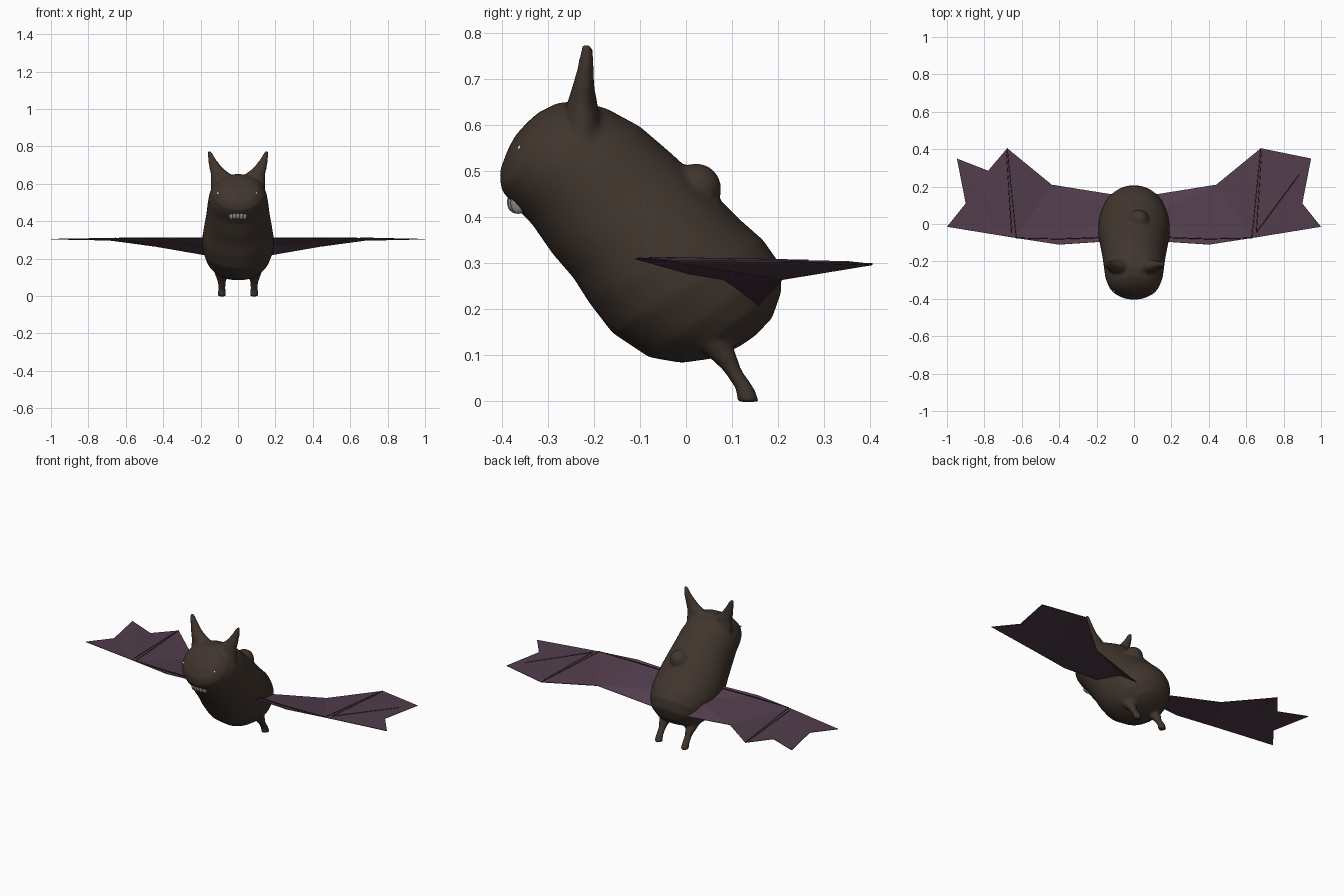
import bpy, bmesh, math
from mathutils import Vector

cube = bpy.data.objects.get("Cube")
if cube:
    bpy.data.objects.remove(cube)


def material(name, rgb, rough=0.7):
    m = bpy.data.materials.new(name)
    m.use_nodes = True
    m.diffuse_color = (*rgb, 1)
    m.roughness = rough
    node = m.node_tree.nodes["Principled BSDF"]
    node.inputs["Base Color"].default_value = (*rgb, 1)
    node.inputs["Roughness"].default_value = rough
    return m


FUR = material("brown fur", (0.052, 0.036, 0.027))
WING = material("purple membrane", (0.085, 0.047, 0.073))
BONE = material("dark wing bone", (0.035, 0.02, 0.03))
EYE = material("dark brown eye", (0.028, 0.018, 0.013))
PUPIL = material("black pupil", (0.005, 0.005, 0.005))
WHITE = material("white glint", (0.75, 0.72, 0.68))
TEETH = material("grey teeth", (0.28, 0.27, 0.26))


def finish(bm, name, mat, smooth=True):
    bmesh.ops.recalc_face_normals(bm, faces=bm.faces)
    me = bpy.data.meshes.new(name)
    bm.to_mesh(me)
    bm.free()
    me.materials.append(mat)
    for p in me.polygons:
        p.use_smooth = smooth
    ob = bpy.data.objects.new(name, me)
    bpy.context.collection.objects.link(ob)
    return ob


def loft(bm, rings, n=32):
    """Skin ellipses given as (centre, half-axis u, half-axis v)."""
    loops = []
    for c, u, v in rings:
        angles = [2 * math.pi * i / n for i in range(n)]
        loops.append([bm.verts.new(c + u * math.cos(a) + v * math.sin(a)) for a in angles])
    for a, b in zip(loops, loops[1:]):
        for i in range(n):
            bm.faces.new((a[i], a[(i + 1) % n], b[(i + 1) % n], b[i]))
    bm.faces.new(loops[0])
    bm.faces.new(loops[-1])


def ball(bm, centre, scale):
    ret = bmesh.ops.create_uvsphere(bm, u_segments=24, v_segments=14, radius=1)
    for v in ret["verts"]:
        v.co = Vector(a * s for a, s in zip(v.co, scale)) + Vector(centre)


# Body sections: belly y, z, back y, z, half width
SECTIONS = [
    (0.115, 0.118, 0.150, 0.142, 0.03), (0.06, 0.093, 0.187, 0.18, 0.085),
    (-0.01, 0.083, 0.208, 0.24, 0.138), (-0.08, 0.095, 0.203, 0.30, 0.168),
    (-0.16, 0.148, 0.168, 0.35, 0.189), (-0.21, 0.213, 0.117, 0.395, 0.192),
    (-0.245, 0.268, 0.05, 0.462, 0.182), (-0.29, 0.32, -0.03, 0.537, 0.17),
    (-0.335, 0.385, -0.10, 0.597, 0.162), (-0.375, 0.425, -0.17, 0.635, 0.155),
    (-0.402, 0.46, -0.23, 0.653, 0.138), (-0.405, 0.50, -0.28, 0.648, 0.11),
    (-0.388, 0.545, -0.32, 0.628, 0.07), (-0.372, 0.576, -0.345, 0.606, 0.03)]

bm = bmesh.new()
rings = []
for y0, z0, y1, z1, w in SECTIONS:
    belly, back = Vector((0, y0, z0)), Vector((0, y1, z1))
    rings.append(((belly + back) / 2, Vector((w, 0, 0)), (back - belly) / 2))
loft(bm, rings, 48)
# Back hump
ball(bm, (0.025, 0.022, 0.462), (0.055, 0.055, 0.055))
for s in (1, -1):
    # Ears: x, y, z, half width, half depth
    ear = [(0.085, -0.225, 0.56, 0.06, 0.045), (0.088, -0.226, 0.645, 0.057, 0.034),
           (0.118, -0.223, 0.685, 0.036, 0.024), (0.137, -0.218, 0.725, 0.023, 0.018),
           (0.154, -0.215, 0.775, 0.010, 0.012)]
    loft(bm, [(Vector((s * x, y, z)), Vector((a, 0, 0)), Vector((0, b, 0)))
              for x, y, z, a, b in ear], 20)
    # Legs: y, z, radius
    leg = [(0.03, 0.16, 0.055), (0.07, 0.11, 0.036), (0.10, 0.068, 0.021),
           (0.128, 0.028, 0.021), (0.136, -0.002, 0.024)]
    loft(bm, [(Vector((s * 0.087, y, z)), Vector((r * 0.95, 0, 0)), Vector((0, r, 0)))
              for y, z, r in leg], 20)
body = finish(bm, "furry_body", FUR)
rem = body.modifiers.new("blend", 'REMESH')
rem.mode, rem.voxel_size, rem.use_smooth_shade = 'VOXEL', 0.0075, True
sm = body.modifiers.new("soften", 'SMOOTH')
sm.factor, sm.iterations = 0.5, 8

# Eyes, pupils and glints
for side, s in (("left", 1), ("right", -1)):
    out = Vector((s * 0.55, -0.82, 0.12)).normalized()
    centre = Vector((s * 0.087, -0.338, 0.535))
    bm = bmesh.new()
    ball(bm, centre, (0.03, 0.026, 0.034))
    finish(bm, side + "_eye", EYE)
    bm = bmesh.new()
    ball(bm, centre + out * 0.014, (0.017, 0.016, 0.02))
    finish(bm, side + "_pupil", PUPIL)
    bm = bmesh.new()
    ball(bm, centre + out * 0.027 + Vector((-0.006, 0, 0.011)), (0.007, 0.005, 0.007))
    ball(bm, centre + out * 0.027 + Vector((0.004, 0, -0.011)), (0.004, 0.004, 0.004))
    finish(bm, side + "_eye_glints", WHITE)

# Teeth: a curved row following the muzzle
bm = bmesh.new()
for i in range(-2, 3):
    x = i * 0.018
    back = 0.6 * x * x / 0.1
    ball(bm, (x, -0.372 + back, 0.433 - abs(i) * 0.001), (0.012, 0.017, 0.024))
finish(bm, "teeth", TEETH)


def tube(name, points, radius):
    cu = bpy.data.curves.new(name, 'CURVE')
    cu.dimensions, cu.bevel_depth, cu.bevel_resolution = '3D', radius, 1
    for path in points:
        sp = cu.splines.new('POLY')
        sp.points.add(len(path) - 1)
        for p, co in zip(sp.points, path):
            p.co = (*co, 1)
    cu.materials.append(BONE)
    ob = bpy.data.objects.new(name, cu)
    bpy.context.collection.objects.link(ob)


# Wings: flat panels fanned from the wrist, with finger bones
PTS = {"root": (0.1, -0.09, 0.311), "mid_root": (0.1, 0.05, 0.265),
       "rear_root": (0.1, 0.155, 0.206), "arm": (0.4, -0.11, 0.31),
       "rear": (0.44, 0.21, 0.265), "wrist": (0.63, -0.075, 0.31),
       "finger": (0.678, 0.405, 0.297), "edge": (0.81, 0.378, 0.30),
       "point": (0.947, 0.35, 0.303), "notch": (0.9, 0.11, 0.304),
       "tip": (1.0, -0.015, 0.304)}
PANELS = ["root mid_root arm", "mid_root rear arm", "mid_root rear_root rear",
          "arm rear wrist", "rear finger wrist", "finger edge wrist",
          "edge point wrist", "point notch wrist", "notch tip wrist"]
for side, s in (("left", 1), ("right", -1)):
    pts = dict(PTS)
    if s < 0:
        pts["edge"] = (0.78, 0.285, 0.30)
    pts = {k: Vector((s * x, y, z)) for k, (x, y, z) in pts.items()}
    bm = bmesh.new()
    vs = {k: bm.verts.new(p) for k, p in pts.items()}
    for panel in PANELS:
        bm.faces.new([vs[k] for k in panel.split()])
    wing = finish(bm, side + "_wing", WING, False)
    sol = wing.modifiers.new("thickness", 'SOLIDIFY')
    sol.thickness, sol.offset = 0.003, 0
    lift = Vector((0, 0, 0.001))
    w, f, p = pts["wrist"] + lift, pts["finger"] + lift, pts["point"] + lift
    inner = Vector((s * 0.024, 0.03, 0))
    paths = [(w, f), (w + inner, f + Vector((s * 0.004, -0.03, 0))),
             (pts["root"] + Vector((0, 0.02, 0)), pts["arm"] + Vector((0, 0.03, 0)), w)]
    if s > 0:
        paths.append((w + inner, w.lerp(p, 0.8)))
    tube(side + "_wing_bones", paths, 0.0025)
